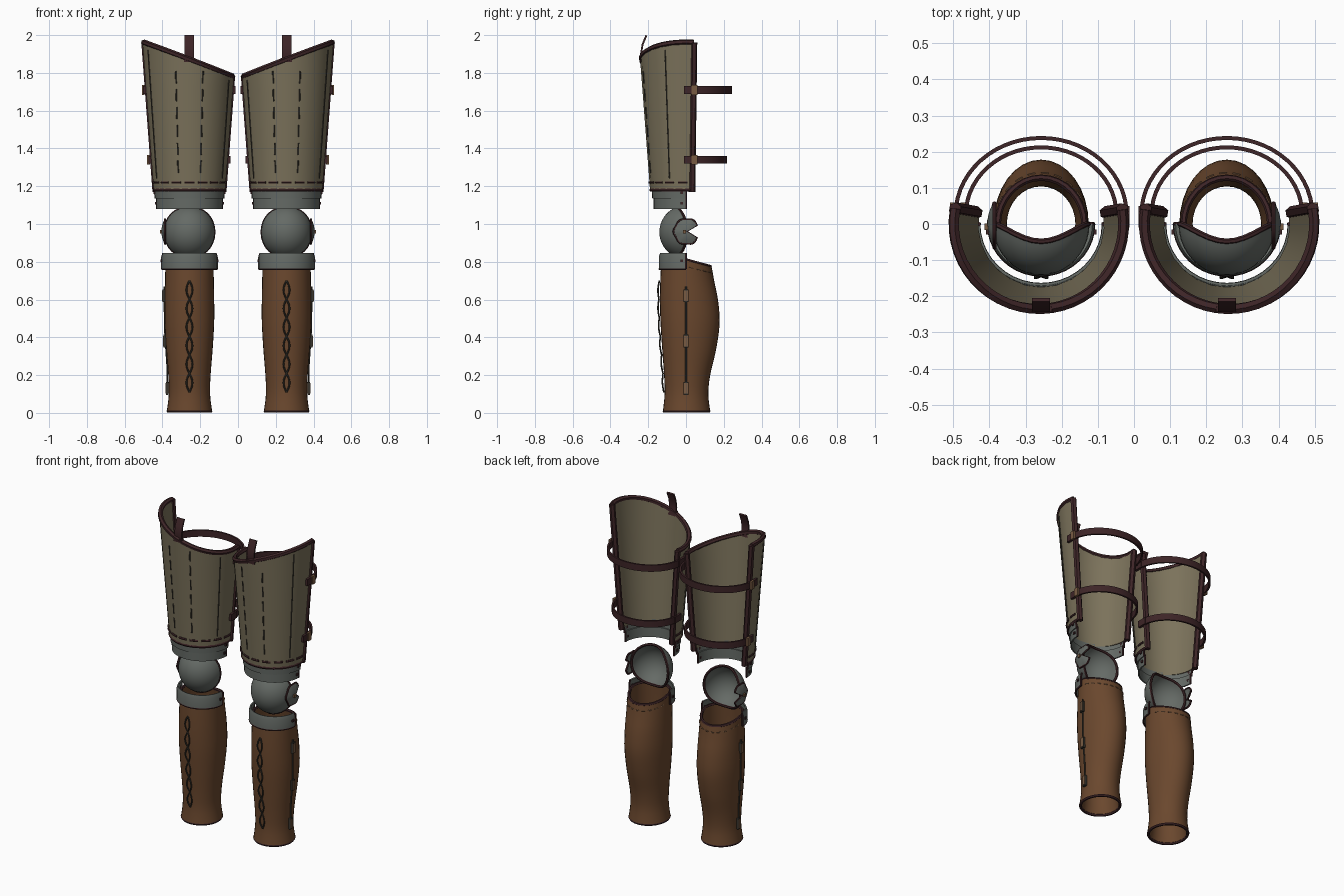
import bpy, bmesh, math
from math import sin, cos, pi, radians
from mathutils import Vector

if "Cube" in bpy.data.objects:
    bpy.data.objects.remove(bpy.data.objects["Cube"])

CX = 0.257  # centre of one leg; everything is mirrored over x = 0


def material(name, rgb):
    m = bpy.data.materials.new(name)
    m.diffuse_color = (*rgb, 1)
    m.use_nodes = True
    m.node_tree.nodes["Principled BSDF"].inputs["Base Color"].default_value = m.diffuse_color
    return m


CLOTH = material("khaki_leather", (0.20, 0.170, 0.105))
BROWN = material("brown_leather", (0.145, 0.064, 0.027))
STEEL = material("grey_steel", (0.130, 0.145, 0.132))
TRIM = material("dark_maroon_trim", (0.047, 0.018, 0.020))
CORD = material("dark_cord", (0.040, 0.036, 0.028))
TAN = material("tan_buckle", (0.19, 0.105, 0.055))


def finish(name, data, mat, thick=0):
    """Thicken, mirror to the second leg, bake and smooth."""
    tmp = bpy.data.objects.new("tmp", data)
    bpy.context.collection.objects.link(tmp)
    if thick:
        s = tmp.modifiers.new("thick", 'SOLIDIFY')
        s.thickness, s.offset = thick, 0
    bpy.context.view_layer.update()
    me = bpy.data.meshes.new_from_object(tmp.evaluated_get(bpy.context.evaluated_depsgraph_get()))
    bpy.data.objects.remove(tmp)
    me.materials.clear()
    me.materials.append(mat)
    me.polygons.foreach_set("use_smooth", [True] * len(me.polygons))
    me.set_sharp_from_angle(angle=radians(38))
    ob = bpy.data.objects.new(name, me)
    bpy.context.collection.objects.link(ob)
    ob.modifiers.new("other_leg", 'MIRROR').use_mirror_merge = False
    return ob


def sheet(name, fn, nu, nv, mat, thick, closed=False):
    """Surface fn(u, v) with u, v in 0..1."""
    n = nu if closed else nu + 1
    vs = [fn(i / nu, j / nv) for j in range(nv + 1) for i in range(n)]
    fs = [(j * n + i, j * n + (i + 1) % n, (j + 1) * n + (i + 1) % n, (j + 1) * n + i)
          for j in range(nv) for i in range(nu)]
    me = bpy.data.meshes.new(name)
    me.from_pydata(vs, [], fs)
    bm = bmesh.new()
    bm.from_mesh(me)
    bmesh.ops.remove_doubles(bm, verts=bm.verts, dist=1e-5)
    bmesh.ops.recalc_face_normals(bm, faces=bm.faces)
    bm.to_mesh(me)
    bm.free()
    return finish(name, me, mat, thick)


def tubes(name, paths, radius, mat, closed=False):
    cu = bpy.data.curves.new(name, 'CURVE')
    cu.dimensions = '3D'
    cu.bevel_depth, cu.bevel_resolution, cu.use_fill_caps = radius, 1, True
    for pts in paths:
        sp = cu.splines.new('POLY')
        sp.points.add(len(pts) - 1)
        for p, q in zip(sp.points, pts):
            p.co = (*q, 1)
        sp.use_cyclic_u = closed
    return finish(name, cu, mat)


def boxes(name, items, mat):
    bm = bmesh.new()
    for c, s in items:
        vs = bmesh.ops.create_cube(bm, size=1)["verts"]
        for v in vs:
            v.co = Vector(a * b + d for a, b, d in zip(v.co, s, c))
    me = bpy.data.meshes.new(name)
    bm.to_mesh(me)
    bm.free()
    return finish(name, me, mat)


def line(fn, a, b, n):
    return [fn(a + (b - a) * i / n) for i in range(n + 1)]


# ---- thigh guard: tapered open shell with a slanted top ----
def thigh_r(z):
    return 0.182 + (z - 1.175) * 0.076


def thigh_top(a):
    return 1.872 + 0.09 * sin(a)


def thigh(a, z, off=0):
    r = thigh_r(z) + off
    return (CX + r * sin(a), -r * cos(a), z)


A = radians(100)
sheet("thigh_guard", lambda u, v: thigh(A * (2 * u - 1), 1.175 + v * (thigh_top(A * (2 * u - 1)) - 1.175)),
      14, 6, CLOTH, 0.016)
tubes("thigh_top_trim", [line(lambda a: thigh(a, thigh_top(a)), -A, A, 28)], 0.015, TRIM)
tubes("thigh_side_trim", [line(lambda z: thigh(s * A, z), 1.17, thigh_top(s * A), 4) for s in (-1, 1)], 0.018, TRIM)
tubes("thigh_bottom_trim", [line(lambda a: thigh(a, 1.18, 0.002), -A, A, 24)], 0.010, TRIM)
tubes("thigh_bottom_stitches", [line(lambda a: thigh(a, 1.22, 0.008), k * 0.37 - 0.13, k * 0.37 + 0.13, 3)
                                for k in range(-4, 5)], 0.007, TRIM)
# panel seams: dashes near the front, continuous lines at the sides
tubes("thigh_dashed_seams", [line(lambda z: thigh(a, z, 0.007), 1.27 + k * 0.095, 1.335 + k * 0.095, 2)
                             for a in (-0.31, 0.31) for k in range(6)], 0.004, CORD)
tubes("thigh_side_seams", [line(lambda z: thigh(a, z, 0.007), 1.24, thigh_top(a) - 0.03, 3)
                           for a in (-1.1, 1.1)], 0.0035, CORD)
# hanging tab at the front
TAB = [(-0.225, 1.85), (-0.238, 1.90), (-0.230, 1.95), (-0.210, 1.998)]
sheet("thigh_hanging_tab", lambda u, v: (CX - 0.025 + 0.05 * u, *TAB[round(v * 3)]), 1, 3, TRIM, 0.010)
boxes("tab_loop", [((CX, -0.236, 1.868), (0.06, 0.016, 0.022))], TRIM)

# ---- straps behind the thigh, with buckles ----
for label, z, back in (("upper", 1.71, 0.238), ("lower", 1.34, 0.212)):
    rx = thigh_r(z) + 0.014
    sheet(label + "_thigh_strap",
          lambda u, v: (CX + rx * cos(pi * u), 0.025 + (back - 0.025) * sin(pi * u), z - 0.021 + 0.042 * v),
          28, 1, TRIM, 0.011)
    boxes(label + "_thigh_strap_ends", [((CX + s * rx, 0.02, z), (0.016, 0.06, 0.042)) for s in (-1, 1)], TRIM)
    boxes(label + "_thigh_buckle", [((CX + rx + 0.008, 0.045, z), (0.014, 0.03, 0.052))], TAN)


# ---- half-round steel bands above and below the knee ----
def half_band(name, prof, trim_row):
    n = len(prof) - 1
    pt = lambda a, k: (CX + prof[k][0] * sin(a), -prof[k][0] * cos(a) * 0.97, prof[k][1])
    sheet(name, lambda u, v: pt(pi * (u - 0.5), round(v * n)), 20, n, STEEL, 0.008)
    ends = [[pt(s * pi / 2, k) for k in range(n + 1)] for s in (-1, 1)]
    tubes(name + "_end_trim", ends, 0.006, TRIM)
    if trim_row is not None:
        tubes(name + "_edge", [line(lambda a: pt(a, trim_row), -pi / 2, pi / 2, 20)], 0.006, TRIM)


half_band("upper_knee_lame", [(0.180, 1.135), (0.183, 1.19)], None)
half_band("lower_knee_lame", [(0.172, 1.08), (0.173, 1.145)], None)
half_band("shin_top_band", [(0.144, 0.762), (0.144, 0.825), (0.138, 0.845)], 0)
boxes("band_rivets", [((CX + s * r, -0.022, z), (0.016, 0.014, 0.014))
                      for s in (-1, 1) for r, z in ((0.183, 1.165), (0.174, 1.11), (0.145, 0.805))], TRIM)


# ---- knee cup: half egg open at the back, rim scooped at top and bottom ----
def knee(u, v):
    t = 2 * pi * u
    a = v * (pi / 2 - 0.36 * abs(sin(t)) ** 3)
    return (CX + 0.130 * sin(a) * cos(t), -0.137 * cos(a), 0.957 + 0.138 * sin(a) * sin(t))


sheet("knee_cup", knee, 32, 10, STEEL, 0.008, closed=True)
tubes("knee_cup_rim", [[knee(i / 32, 1) for i in range(32)]], 0.008, TRIM, closed=True)


# ---- side wing of the knee: round plate with a notch at the back ----
def wing(u, v):
    t = radians(32 + 296 * u)
    r = 0.066 * v * (1 - 0.05 * cos(10 * pi * u))
    return (0.402 - 0.016 * v * v, 0.004 + r * cos(t), 0.96 + r * sin(t))


sheet("knee_side_wing", wing, 30, 4, STEEL, 0.007)
tubes("knee_wing_trim", [[wing(0, 0.02)] + [wing(i / 30, 1) for i in range(31)]], 0.006, TRIM, closed=True)
boxes("knee_wing_rivet", [((0.408, -0.008, 0.96), (0.012, 0.018, 0.018))], TAN)

# ---- greave: closed tube with a calf bulge; rows are z, half width, front y, back y ----
ROWS = [(0.0, .114, -.116, .122), (0.1, .102, -.106, .111), (0.2, .105, -.109, .121), (0.34, .116, -.119, .153),
        (0.48, .124, -.128, .171), (0.6, .124, -.131, .162), (0.7, .122, -.129, .142), (0.81, .120, -.124, .122)]


def section(z):
    """Smooth interpolation between the rows."""
    z = min(max(z, 0), 0.81)
    k = max(i for i in range(len(ROWS) - 1) if ROWS[i][0] <= z)
    p = [ROWS[min(max(k + d, 0), len(ROWS) - 1)] for d in (-1, 0, 1, 2)]
    h = p[2][0] - p[1][0]
    t = (z - p[1][0]) / h
    out = []
    for c in (1, 2, 3):
        m0 = (p[2][c] - p[0][c]) / (p[2][0] - p[0][0]) * h
        m1 = (p[3][c] - p[1][c]) / (p[3][0] - p[1][0]) * h
        out.append((2*t**3 - 3*t*t + 1) * p[1][c] + (t**3 - 2*t*t + t) * m0
                   + (3*t*t - 2*t**3) * p[2][c] + (t**3 - t*t) * m1)
    return out


def greave(u, v, off=0):
    t = 2 * pi * u
    z = v * (0.805 - 0.035 * max(0, sin(t))) + 0.006
    rx, yf, yb = section(z)
    return (CX + (rx + off) * cos(t), sin(t) * (yb + off if sin(t) > 0 else off - yf), z)


sheet("shin_greave", greave, 32, 24, BROWN, 0.014, closed=True)
tubes("greave_top_rim", [[greave(i / 32, 1) for i in range(32)]], 0.009, TRIM, closed=True)
tubes("greave_bottom_rim", [[greave(i / 32, 0.004) for i in range(32)]], 0.009, TRIM, closed=True)
tubes("greave_top_stitches", [line(lambda u: greave(u, 0.955, 0.007), 0.02 + k * 0.046, 0.046 + k * 0.046, 2)
                              for k in range(10)], 0.003, TAN)


# crossed lacing down the front
def lace(side):
    pts = []
    for i in range(49):
        z = 0.11 + 0.59 * i / 48
        w = sin(pi * (i / 48) * 6)
        pts.append((CX + side * 0.016 * w, section(z)[1] - 0.012 - 0.006 * abs(w), z))
    return pts


tubes("front_lacing", [lace(-1), lace(1)], 0.0045, CORD)

# outer side strap with three buckles
tubes("greave_side_strap", [[(CX + 0.116, 0, 0.10), (CX + 0.118, 0, 0.25), (CX + 0.131, 0, 0.45),
                             (CX + 0.133, 0, 0.67)]], 0.005, CORD)
for nm, grow, mat in (("greave_buckle_frames", 0, CORD), ("greave_buckle_plates", 0.006, TAN)):
    boxes(nm, [((CX + x, 0, z), (0.014 + grow, 0.026 - grow, 0.068 - grow * 2))
               for x, z in ((0.117, 0.13), (0.130, 0.38), (0.135, 0.62))], mat)
